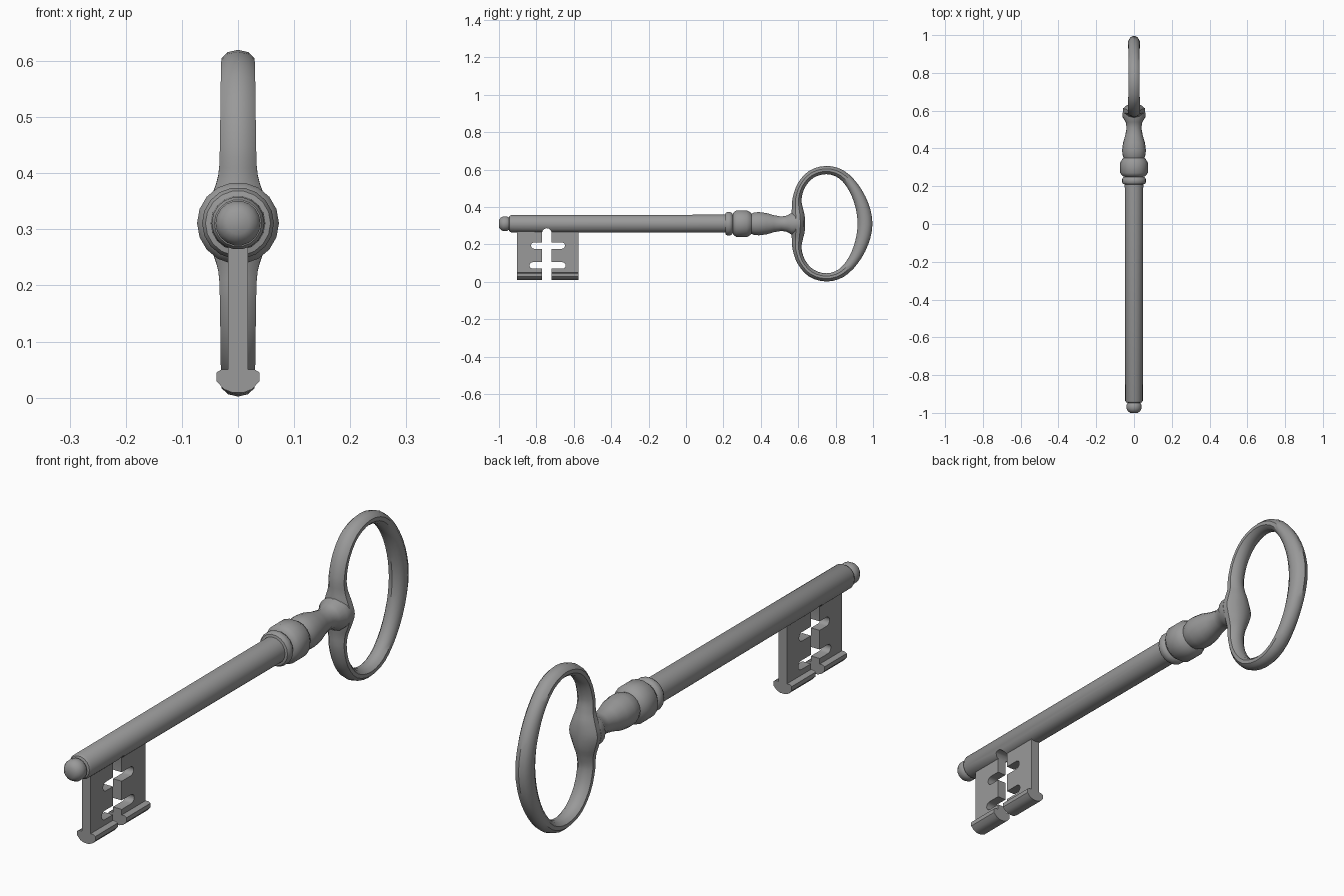
import bpy
import bmesh
import math
from mathutils import Vector

default_cube = bpy.data.objects.get("Cube")
if default_cube:
    bpy.data.objects.remove(default_cube, do_unlink=True)

AXIS_Z = 0.311

iron = bpy.data.materials.new("grey iron")
iron.use_nodes = True
iron.diffuse_color = (0.32, 0.32, 0.32, 1)
iron.node_tree.nodes["Principled BSDF"].inputs["Base Color"].default_value = iron.diffuse_color


def add_object(name, bm):
    """Turn a bmesh into a linked object with the iron material."""
    bmesh.ops.remove_doubles(bm, verts=bm.verts, dist=0.00001)
    bmesh.ops.recalc_face_normals(bm, faces=bm.faces)
    mesh = bpy.data.meshes.new(name)
    bm.to_mesh(mesh)
    bm.free()
    mesh.materials.append(iron)
    obj = bpy.data.objects.new(name, mesh)
    bpy.context.collection.objects.link(obj)
    return obj


def activate(obj):
    bpy.ops.object.select_all(action="DESELECT")
    obj.select_set(True)
    bpy.context.view_layer.objects.active = obj


def bridge_rings(bm, rings, closed):
    """Skin a sequence of equal vertex rings with quads."""
    count = len(rings[0])
    pairs = list(zip(rings, rings[1:]))
    if closed:
        pairs.append((rings[-1], rings[0]))
    for a, b in pairs:
        for i in range(count):
            j = (i + 1) % count
            bm.faces.new((a[i], a[j], b[j], b[i]))


def lathe(name, profile, sides):
    """Revolve (y, radius) points around the key's long axis."""
    bm = bmesh.new()
    rings = []
    for y, radius in profile:
        angles = [math.tau * i / sides for i in range(sides)]
        rings.append([bm.verts.new((radius * math.cos(a), y, AXIS_Z + radius * math.sin(a)))
                      for a in angles])
    bridge_rings(bm, rings, False)
    bmesh.ops.dissolve_degenerate(bm, edges=bm.edges, dist=0.00001)
    return add_object(name, bm)


def prism(name, points, direction):
    """Extrude a flat outline along a direction."""
    bm = bmesh.new()
    face = bm.faces.new([bm.verts.new(p) for p in points])
    moved = bmesh.ops.extrude_face_region(bm, geom=[face], use_keep_orig=True)
    verts = [v for v in moved["geom"] if isinstance(v, bmesh.types.BMVert)]
    bmesh.ops.translate(bm, verts=verts, vec=direction)
    return add_object(name, bm)


def slot_cutter(name, start, end, radius, steps=6):
    """Round-ended slot through the bit, between two (y, z) centres."""
    start, end = Vector(start), Vector(end)
    heading = math.atan2(end.y - start.y, end.x - start.x)
    points = []
    for centre, turn in ((end, -math.pi / 2), (start, math.pi / 2)):
        for i in range(steps + 1):
            a = heading + turn + math.pi * i / steps
            points.append((-0.1, centre.x + radius * math.cos(a), centre.y + radius * math.sin(a)))
    cutter = prism(name, points, (0.2, 0, 0))
    cutter.hide_render = True
    return cutter


def spline(a, b, c, d, t):
    """Catmull-Rom blend between b and c."""
    return 0.5 * (2 * b + (c - a) * t + (2 * a - 5 * b + 4 * c - d) * t * t
                  + (3 * b - a - 3 * c + d) * t ** 3)


# Turned shaft: tip button, long rod, collar, bead, baluster and flared neck
shaft = lathe("shaft", [
    (-1, 0), (-1, 0.02), (-0.99, 0.033), (-0.977, 0.04), (-0.957, 0.04),
    (-0.947, 0.033), (-0.944, 0.042), (-0.935, 0.047), (0.21, 0.049),
    (0.212, 0.058), (0.222, 0.064), (0.236, 0.064), (0.246, 0.058), (0.25, 0.05),
    (0.253, 0.06), (0.27, 0.073), (0.325, 0.073), (0.345, 0.061), (0.35, 0.055),
    (0.365, 0.061), (0.39, 0.063), (0.43, 0.058), (0.47, 0.046), (0.51, 0.039),
    (0.54, 0.044), (0.565, 0.06), (0.59, 0.06), (0.61, 0)], 18)

# Bow: (y, height above axis, in-plane half thickness, half width)
upper = [Vector(p) for p in (
    (0.6, 0, 0.037, 0.062), (0.598, 0.045, 0.036, 0.05), (0.595, 0.085, 0.029, 0.037),
    (0.594, 0.135, 0.024, 0.034), (0.617, 0.205, 0.022, 0.033), (0.67, 0.264, 0.022, 0.032),
    (0.75, 0.287, 0.022, 0.031), (0.83, 0.264, 0.024, 0.031), (0.895, 0.195, 0.029, 0.031),
    (0.94, 0.1, 0.036, 0.032), (0.957, 0, 0.04, 0.032))]
lower = [Vector((p[0], -p[1], p[2], p[3])) for p in upper[-2:0:-1]]
keys = upper + lower
stations = []
for i in range(len(keys)):
    four = [keys[(i + k) % len(keys)] for k in (-1, 0, 1, 2)]
    stations += [spline(*four, t / 3) for t in range(3)]

bm = bmesh.new()
rings = []
sides = 10
for i, here in enumerate(stations):
    along = stations[(i + 1) % len(stations)] - stations[i - 1]
    normal = Vector((0, -along[1], along[0])).normalized()
    normal = Vector((0, normal.y, normal.z))
    centre = Vector((0, here[0], AXIS_Z + here[1]))
    ring = []
    for s in range(sides):
        a = math.tau * s / sides
        offset = normal * here[2] * math.cos(a) + Vector((here[3] * math.sin(a), 0, 0))
        ring.append(bm.verts.new(centre + offset))
    rings.append(ring)
bridge_rings(bm, rings, True)
bow = add_object("bow", bm)

# Bit: flat plate with a thickened foot, extruded along the shaft
half = [(0.018, 0.29), (0.018, 0.05), (0.03, 0.05), (0.038, 0.045), (0.038, 0.029),
        (0.025, 0.015), (0.01, 0.009)]
outline = half + [(-x, z) for x, z in reversed(half)]
bit = prism("bit", [(x, -0.903, z) for x, z in outline], (0, 0.328, 0))

# Ward cuts: one upright slot reaching into the shaft, two cross slots
cutters = [
    slot_cutter("upright_slot", (-0.744, -0.1), (-0.744, 0.261), 0.026),
    slot_cutter("upper_slot", (-0.812, 0.194), (-0.664, 0.194), 0.017),
    slot_cutter("lower_slot", (-0.82, 0.088), (-0.66, 0.088), 0.017)]


def cut(obj, cutter):
    activate(obj)
    mod = obj.modifiers.new("ward cut", "BOOLEAN")
    mod.operation = "DIFFERENCE"
    mod.solver = "EXACT"
    mod.object = cutter
    bpy.ops.object.modifier_apply(modifier=mod.name)


for cutter in cutters:
    cut(bit, cutter)
cut(shaft, cutters[0])
for cutter in cutters:
    bpy.data.objects.remove(cutter, do_unlink=True)

# Smooth shading with crisp creases
for obj in (shaft, bow, bit):
    activate(obj)
    bpy.ops.object.shade_smooth_by_angle(angle=math.radians(40))
